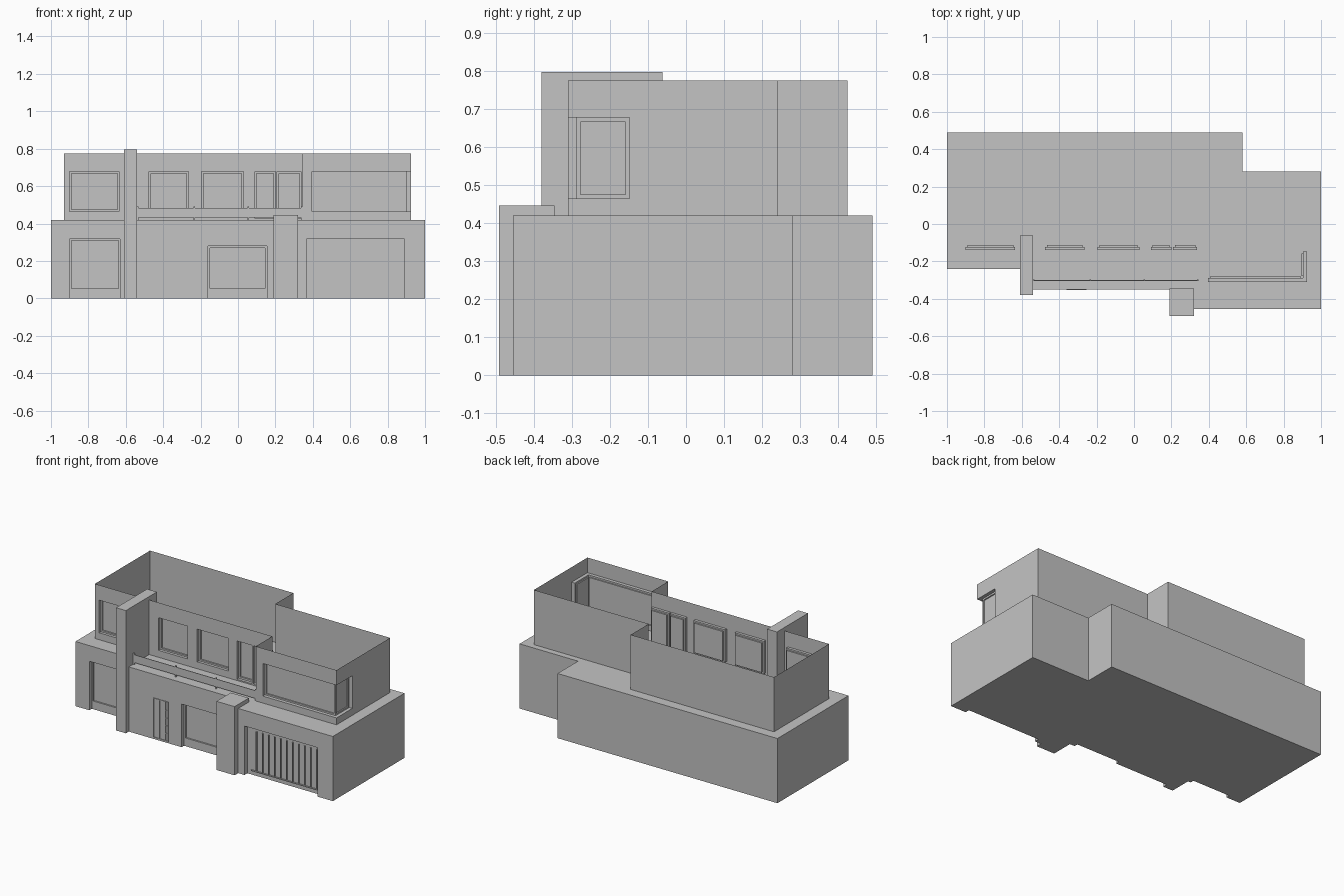
import bpy, bmesh
from mathutils import Vector

if "Cube" in bpy.data.objects:
    bpy.data.objects.remove(bpy.data.objects["Cube"])

grey = bpy.data.materials.new("plain_grey")
grey.diffuse_color = (0.55, 0.55, 0.55, 1)
grey.use_nodes = True
grey.node_tree.nodes["Principled BSDF"].inputs["Base Color"].default_value = grey.diffuse_color


def finish(name, bm):
    bmesh.ops.remove_doubles(bm, verts=bm.verts[:], dist=1e-5)
    me = bpy.data.meshes.new(name)
    bm.to_mesh(me)
    bm.free()
    me.materials.append(grey)
    ob = bpy.data.objects.new(name, me)
    bpy.context.collection.objects.link(ob)
    return ob


def add_box(bm, x0, x1, y0, y1, z0, z1):
    vs = bmesh.ops.create_cube(bm, size=1)["verts"]
    for v in vs:
        v.co = ((x0 + x1) / 2 + v.co.x * (x1 - x0),
                (y0 + y1) / 2 + v.co.y * (y1 - y0),
                (z0 + z1) / 2 + v.co.z * (z1 - z0))


def boxes(name, items):
    bm = bmesh.new()
    for b in items:
        add_box(bm, *b)
    return finish(name, bm)


def face(bm, pts):
    bm.faces.new([bm.verts.new(p) for p in pts])


def wall(bm, p, q, z0, z1, openings):
    """Thin wall from p to q with recessed openings; returns its ground line.
    Opening: start, end, bottom, top, depth, pane bottom, frame width, pane depth."""
    p, q = Vector(p), Vector(q)
    length = (q - p).length
    d = (q - p) / length

    def pt(u, z, inset):
        return (p.x + d.x * u - d.y * inset, p.y + d.y * u + d.x * inset, z)

    def rect(a, b, c, e, inset):
        return [pt(a, c, inset), pt(b, c, inset), pt(b, e, inset), pt(a, e, inset)]

    def bridge(a, b, skip=()):
        for i in range(4):
            if i not in skip:
                j = (i + 1) % 4
                face(bm, [a[i], a[j], b[j], b[i]])

    # wall surface as a grid that skips the openings
    us = sorted({0, length, *[o[0] for o in openings], *[o[1] for o in openings]})
    zs = sorted({z0, z1, *[o[2] for o in openings], *[o[3] for o in openings]})
    for a, b in zip(us, us[1:]):
        for c, e in zip(zs, zs[1:]):
            m, n = (a + b) / 2, (c + e) / 2
            if not any(o[0] < m < o[1] and o[2] < n < o[3] for o in openings):
                face(bm, rect(a, b, c, e, 0))
    ground = [pt(0, z0, 0)]
    for a, b, c, e, dep, pane_z, w, dep2 in openings:
        skip = set()
        a2, b2 = a, b
        if c <= z0:
            skip.add(0)
            ground += [pt(a, z0, 0), pt(a, z0, dep), pt(b, z0, dep), pt(b, z0, 0)]
        if b > length - 1e-4:      # opening wraps round the corner
            skip.add(1)
            b2 = b - dep
        if a < 1e-4:
            skip.add(3)
            a2 = a + dep
        outer = rect(a2, b2, c, e, dep)
        bridge(rect(a, b, c, e, 0), outer, skip)
        if w:
            inner = (a2 + w, b2 - w, pane_z, e - w)
            bridge(outer, rect(*inner, dep))
            bridge(rect(*inner, dep), rect(*inner, dep + dep2))
            face(bm, rect(*inner, dep + dep2))
        else:
            face(bm, outer)
    return ground


def storey(name, outline, z0, z1, openings, closed):
    bm = bmesh.new()
    ground = []
    for i, p in enumerate(outline):
        ground += wall(bm, p, outline[(i + 1) % len(outline)], z0, z1, openings.get(i, []))
    if closed:
        face(bm, [(x, y, z1) for x, y in outline])
        face(bm, ground[::-1])
    return finish(name, bm)


# ground floor with terrace top, window recesses and garage recess
lower = [(-1, -.24), (-.575, -.24), (-.575, -.35), (.255, -.35), (.255, -.455),
         (1, -.455), (1, .28), (.58, .28), (.58, .49), (-1, .49)]
storey("ground_floor", lower, 0, .42, {
    0: [(.1, .37, 0, .318, .025, .053, .01, .01)],
    2: [(.415, .73, 0, .28, .025, .053, .01, .01)],
    4: [(.11, .635, 0, .318, .03, 0, 0, 0)],
}, True)

# upper floor: open-topped thin walls, four windows, glazed door, corner window
upper = [(-.93, -.14), (.345, -.14), (.345, -.31), (.925, -.31),
         (.925, .24), (.10, .24), (.10, .425), (-.93, .425)]
spans = [(-.9, -.635), (-.475, -.265), (-.195, .03)]
front = [(a + .93, b + .93, .465, .677, .018, .475, .01, .01) for a, b in spans]
front += [(a + .93, b + .93, .428, .677, .018, .44, .01, .01)
          for a, b in [(.09, .2), (.208, .338)]]
storey("upper_walls", upper, .42, .775, {
    0: front,
    2: [(.05, .58, .465, .677, .022, .475, .011, .008)],
    3: [(0, .162, .465, .677, .022, .475, .011, .008)],
}, False)

# tall fin wall and gate pillar
boxes("fin_wall", [(-.61, -.54, -.38, -.062, 0, .797)])
boxes("gate_pillar", [(.19, .32, -.492, -.345, 0, .446)])

# balcony railing: posts and thin panels
posts = [-.535, -.235, .055, .341]
boxes("railing_posts", [(x - .004, x + .004, -.306, -.298, .42, .492) for x in posts])
boxes("railing_panels", [(a + .004, b - .004, -.304, -.3, .432, .483)
                         for a, b in zip(posts, posts[1:])])

# front door trim: uprights, top and bottom rails, small rungs
trim = [(x - .002, x + .002, -.354, -.349, .012, .266) for x in (-.36, -.318, -.298, -.276, -.256)]
trim += [(-.362, -.254, -.354, -.349, z - .002, z + .002) for z in (.012, .266)]
trim += [(-.276, -.256, -.353, -.349, z - .002, z + .002) for z in (.06, .11, .16, .21)]
boxes("front_door_trim", trim)

# garage door slats and bottom rail
slats = [(.433 + i * .0433 - .003, .433 + i * .0433 + .003, -.432, -.424, .03, .29)
         for i in range(11)]
slats.append((.395, .869, -.432, -.424, .026, .032))
boxes("garage_door_slats", slats)
